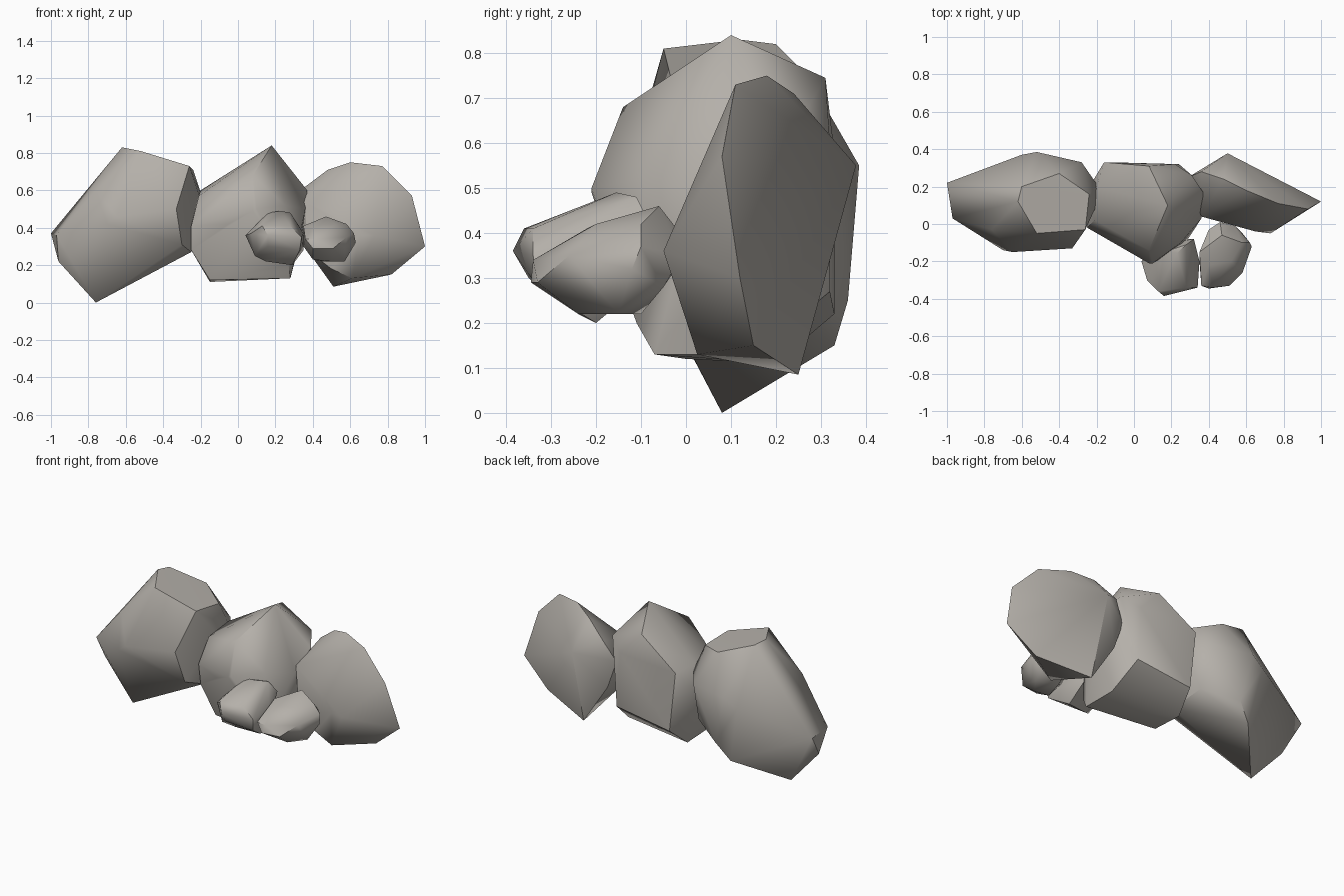
import bpy, bmesh, math

stone = bpy.data.materials.new("stone")
stone.diffuse_color = (.46, .435, .40, 1)


def rock(name, pts):
    """Faceted boulder: convex hull of a few corner points."""
    bm = bmesh.new()
    for p in pts:
        bm.verts.new(p)
    res = bmesh.ops.convex_hull(bm, input=bm.verts[:])
    junk = {g for g in res["geom_interior"] + res["geom_unused"]
            if isinstance(g, bmesh.types.BMVert)}
    bmesh.ops.delete(bm, geom=list(junk), context='VERTS')
    bmesh.ops.recalc_face_normals(bm, faces=bm.faces[:])
    me = bpy.data.meshes.new(name)
    bm.to_mesh(me)
    bm.free()
    me.materials.append(stone)
    ob = bpy.data.objects.new(name, me)
    bpy.context.collection.objects.link(ob)
    bpy.ops.object.select_all(action='DESELECT')
    ob.select_set(True)
    bpy.context.view_layer.objects.active = ob
    bpy.ops.object.shade_smooth_by_angle(angle=math.radians(42))
    return ob


# large left boulder
rock("left_boulder", [
    (-1.0, .22, .37), (-.97, .03, .36), (-.96, .1, .22), (-.76, .08, 0),
    (-.62, .12, .83), (-.6, .2, .82), (-.52, -.05, .81), (-.26, -.03, .73),
    (-.76, -.03, .6), (-.65, -.15, .46), (-.7, -.14, .42), (-.33, -.13, .5),
    (-.3, -.08, .31), (-.25, .03, .27), (-.19, .2, .56), (-.2, .1, .55),
    (-.24, .16, .71), (-.28, .33, .55), (-.52, .385, .55), (-.6, .37, .5),
    (-.45, .36, .25), (-.53, .33, .15), (-.26, .25, .3), (-.4, .27, .75)])

# central boulder
rock("centre_boulder", [
    (.18, .1, .84), (.08, -.14, .68), (.08, -.21, .49), (.1, -.21, .5),
    (.23, .03, .69), (.25, -.1, .52), (.36, .03, .5), (.37, .17, .6),
    (.31, .26, .66), (.22, .32, .6), (.08, .31, .745), (-.16, .33, .58),
    (-.2, .2, .6), (-.21, .02, .57), (-.25, -.02, .41), (-.25, .18, .42),
    (-.25, .0, .28), (-.15, .0, .12), (-.15, .2, .11), (.28, -.07, .13),
    (.27, -.11, .2), (.28, .15, .13), (.24, .32, .27),
    (-.12, .33, .22), (.34, .1, .36), (-.05, -.13, .42)])

# flat right boulder
rock("right_boulder", [
    (.5, .378, .55), (.6, .18, .75), (.77, .11, .73), (.93, .08, .57),
    (1.0, .12, .3), (.51, .25, .085), (.61, .025, .13), (.82, .15, .15),
    (.73, -.05, .36), (.65, -.04, .36), (.36, .04, .54), (.36, .28, .62),
    (.48, .24, .71), (.35, .25, .33), (.37, .05, .28), (.29, .25, .5),
    (.5, .03, .18)])

# small front stones
rock("small_stone_left", [
    (.04, -.2, .36), (.07, -.3, .37), (.13, -.36, .41), (.12, -.2, .44),
    (.16, -.15, .48), (.23, -.155, .49), (.28, -.11, .48), (.16, -.385, .36),
    (.21, -.37, .36), (.28, -.34, .41), (.34, -.34, .35), (.35, -.2, .37),
    (.35, -.2, .28), (.33, -.33, .28), (.29, -.2, .2), (.15, -.24, .22),
    (.09, -.28, .25), (.16, -.35, .3), (.32, -.08, .42), (.28, -.08, .3),
    (.1, -.12, .3)])
rock("small_stone_right", [
    (.35, -.15, .41), (.47, -.06, .46), (.58, -.1, .42), (.52, -.2, .42),
    (.4, -.22, .41), (.62, -.1, .37), (.63, -.12, .32), (.58, -.26, .35),
    (.51, -.33, .29), (.4, -.345, .29), (.36, -.33, .34), (.42, -.34, .34),
    (.57, -.15, .22), (.5, -.24, .22), (.4, -.24, .23), (.35, -.2, .3),
    (.45, -.1, .22), (.46, .01, .37), (.54, -.01, .35), (.4, -.03, .36),
    (.58, -.05, .28)])
